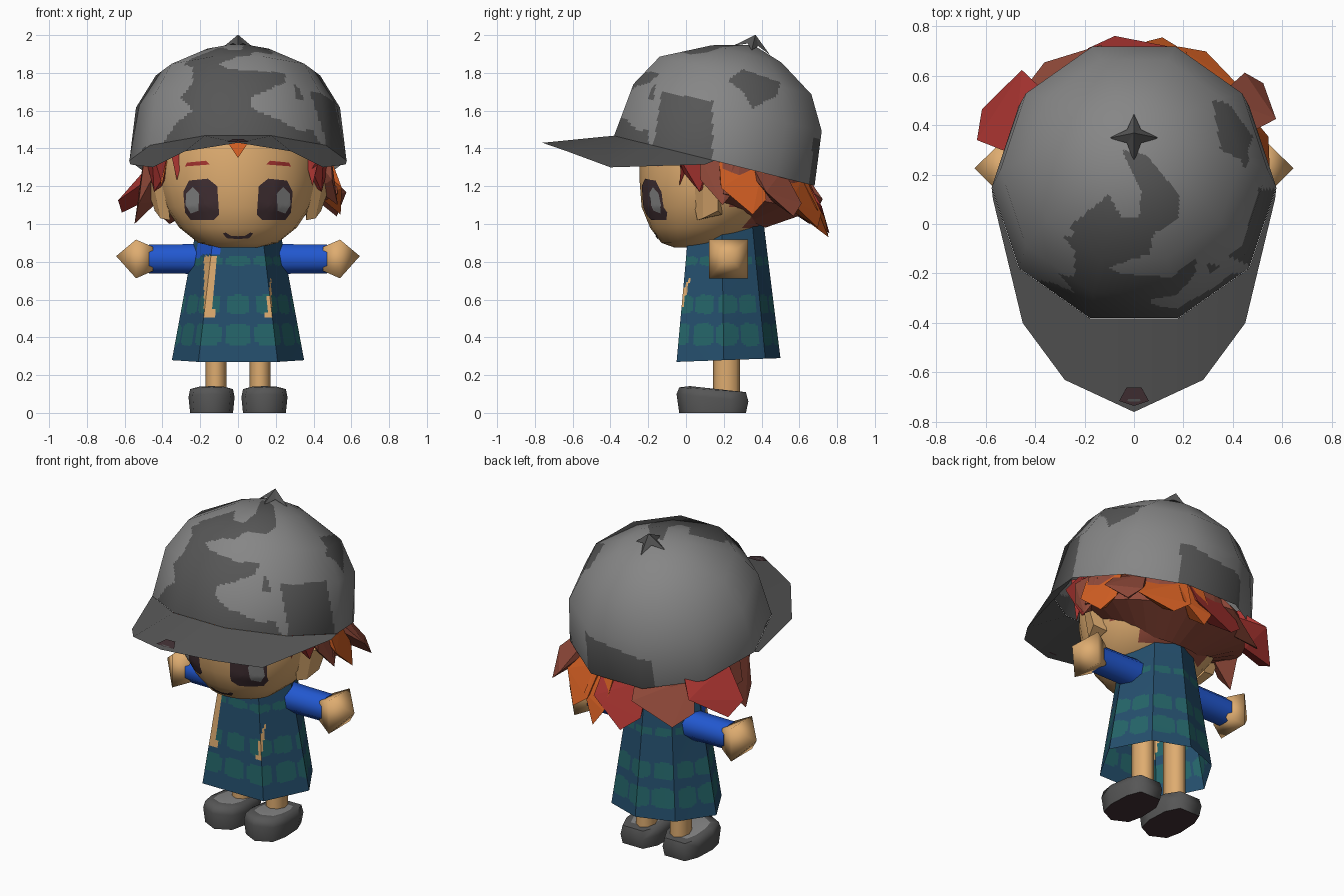
import bpy, bmesh, math
from mathutils import Vector, Matrix
from mathutils.bvhtree import BVHTree

if "Cube" in bpy.data.objects:
    bpy.data.objects.remove(bpy.data.objects["Cube"])

def colour(name, r, g, b):
    m = bpy.data.materials.new(name)
    m.diffuse_color = [((c / 255 + 0.055) / 1.055) ** 2.4 for c in (r, g, b)] + [1]
    m.use_nodes = True
    m.node_tree.nodes["Principled BSDF"].inputs["Base Color"].default_value = m.diffuse_color
    return m

LIGHT, DARK = colour("light_grey", 134, 134, 134), colour("dark_grey", 86, 86, 86)
SKIN, BLUE = colour("skin", 222, 172, 112), colour("sleeve_blue", 34, 88, 208)
NAVY, TEAL = colour("dress_blue", 36, 78, 108), colour("dress_green", 36, 100, 104)
ORANGE, RED = colour("orange", 212, 95, 35), colour("red", 168, 52, 48)
AUBURN, INK = colour("auburn", 146, 74, 58), colour("ink_brown", 66, 48, 52)

def finish(name, bm, mats, smooth=None):
    bmesh.ops.recalc_face_normals(bm, faces=bm.faces)
    me = bpy.data.meshes.new(name)
    bm.to_mesh(me)
    bm.free()
    for m in mats:
        me.materials.append(m)
    ob = bpy.data.objects.new(name, me)
    bpy.context.collection.objects.link(ob)
    if smooth:
        bpy.ops.object.select_all(action='DESELECT')
        ob.select_set(True)
        bpy.context.view_layer.objects.active = ob
        bpy.ops.object.shade_smooth_by_angle(angle=math.radians(smooth))
    return ob

def loft(rings, caps=(True, True)):
    """Skin a list of rings; a ring of one point closes as a tip."""
    bm = bmesh.new()
    vs = [[bm.verts.new(p) for p in r] for r in rings]
    for a, b in zip(vs, vs[1:]):
        for i in range(len(a)):
            j = (i + 1) % len(a)
            bm.faces.new((a[i], a[j], b[0]) if len(b) == 1 else (a[i], a[j], b[j], b[i]))
    for r, c in ((vs[0], caps[0]), (vs[-1], caps[1])):
        if c and len(r) > 2:
            bm.faces.new(r)
    return bm

def around(a, r, z, cy=0.15):
    """Point at angle a (degrees from the front towards +x)."""
    return Vector((r * math.sin(math.radians(a)), cy - r * math.cos(math.radians(a)), z))

def inside(u, v, poly):
    hit = False
    for (x1, y1), (x2, y2) in zip(poly, poly[1:] + poly[:1]):
        if (y1 > v) != (y2 > v) and u < (x2 - x1) * (v - y1) / (y2 - y1) + x1:
            hit = not hit
    return hit

# Cap crown: ten-sided dome, tilted back, painted in camouflage
TILT = Matrix.Translation((0, 0.15, 1.335)) @ Matrix.Rotation(math.radians(-14), 4, 'X')
ring10 = lambda r, w, cy=0: [TILT @ around(18 + 36 * k, r, w, cy) for k in range(10)]
bm = loft([ring10(0.575, 0), ring10(0.54, 0.29), ring10(0.435, 0.465), ring10(0.2, 0.59, .03),
           [TILT @ Vector((0, .05, 0.645))]], (False, False))
bmesh.ops.subdivide_edges(bm, edges=bm.edges, cuts=19, use_grid_fill=True)
front_light = [
    [(-.7, 1.38), (-.4, 1.42), (-.33, 1.53), (-.24, 1.6), (-.3, 1.67), (-.24, 1.75), (-.24, 1.83), (-.45, 1.9), (-.7, 1.6)],
    [(.06, 1.65), (.12, 1.7), (.5, 1.72), (.43, 1.6), (.39, 1.5), (.33, 1.49), (.22, 1.55), (.08, 1.61)],
    [(-.1, 1.85), (.1, 1.92), (.42, 1.88), (.7, 1.7), (.25, 1.69), (.05, 1.66), (.25, 1.75), (.25, 1.8), (-.05, 1.82)]]
side_dark = [
    [(-.6, 1.2), (-.6, 1.44), (-.17, 1.42), (-.13, 1.7), (.14, 1.65), (.14, 1.2)],
    [(.22, 1.76), (.3, 1.82), (.5, 1.75), (.48, 1.68), (.35, 1.61), (.3, 1.7)],
    [(-.28, 1.65), (-.2, 1.77), (-.16, 1.75), (-.17, 1.66)]]
top_dark = [(-.05, .3), (.05, .28), (.18, .12), (.18, .02), (.08, -.04), (.06, -.12), (-.1, -.17),
            (-.38, -.15), (-.25, 0), (-.1, .12), (-.05, .02), (.02, .03), (.03, .13)]
for f in bm.faces:
    x, y, z = f.calc_center_median()
    if z > 1.87:
        dark = inside(x, y, top_dark)
    elif x > 0.3 and y > -0.2:
        dark = any(inside(y, z, p) for p in side_dark)
    elif y < -0.05:
        dark = not any(inside(x, z, p) for p in front_light)
    else:
        dark = y > 0.5 and -0.23 < x < 0.22 and z < 1.42 + 0.15 * x
    f.material_index = int(dark)
crown = finish("cap_crown", bm, [LIGHT, DARK], 60)
inv, rot = TILT.inverted(), TILT.to_3x3()
local = [inv @ v.co for v in crown.data.vertices]
crown.data.normals_split_custom_set_from_vertices(
    [(rot @ Vector((p.x / 0.33, p.y / 0.33, p.z / 0.42))).normalized() for p in local])

# Cap bill: pointed sheet joined to the front rim
bm = bmesh.new()
tip = bm.verts.new((0, -0.76, 1.43))
inner = {a: bm.verts.new(TILT @ around(a, 0.576, 0, 0)) for a in (-90, -54, -18, 18, 54, 90)}
bm.faces.new((inner[-18], inner[18], tip))
for s in (-1, 1):
    o1, o2 = bm.verts.new((s * .28, -.63, 1.385)), bm.verts.new((s * .45, -.4, 1.3))
    low = bm.verts.new((s * .57, .1, 1.315))
    for f in ((inner[s * 18], tip, o1), (inner[s * 18], o1, o2, inner[s * 54]),
              (inner[s * 54], o2, low), (inner[s * 54], low, inner[s * 90])):
        bm.faces.new(f)
bill_tree = BVHTree.FromBMesh(bm)
bill = finish("cap_bill", bm, [DARK], 180)
if sum(p.normal.z for p in bill.data.polygons) < 0:
    bill.data.flip_normals()
bill.data.normals_split_custom_set_from_vertices(
    [Vector((v.co.x * .7, -.2, 1)).normalized() for v in bill.data.vertices])

# Dark mark at the bill tip
bm = bmesh.new()
bm.faces.new([bm.verts.new(bill_tree.ray_cast(Vector((x, y, 3)), Vector((0, 0, -1)))[0] + Vector((0, 0, .009)))
              for x, y in ((0, -.735), (.06, -.715), (.03, -.66), (-.03, -.66), (-.06, -.715))])
finish("bill_mark", bm, [INK])

# Cap button: small four-pointed star on top
star = [TILT @ around(45 * k, 0.1 if k % 2 == 0 else 0.04, 0.615 if k % 2 == 0 else 0.645, .05) for k in range(8)]
finish("cap_button", loft([star, [TILT @ Vector((0, .05, 0.7))]]), [DARK])

# Head: rounded egg, hair colour over the back and nape
rings = []
for z, rx, yf, yb in ((.875, .1, -.06, .1), (.9, .21, -.13, .22), (.98, .31, -.19, .38), (1.09, .385, -.235, .5),
                      (1.22, .42, -.245, .55), (1.36, .42, -.245, .57), (1.47, .38, -.22, .54)):
    rings.append([(rx * math.sin(math.tau * k / 24), (yf + yb) / 2 - (yb - yf) / 2 * math.cos(math.tau * k / 24), z)
                  for k in range(24)])
bm = loft(rings)
for f in bm.faces:
    c = f.calc_center_median()
    f.material_index = int(c.z > 0.91 and c.y > 0.15 and c.z > 1.2 - 0.95 * (c.y - 0.15))
head_tree = BVHTree.FromBMesh(bm)
finish("head", bm, [SKIN, AUBURN], 50)

def face_paint(name, poly, mat, lift):
    """Thin plate hugging the face, given as a convex (x, z) outline."""
    n, bm = len(poly), bmesh.new()
    cx, cz = sum(p[0] for p in poly) / n, sum(p[1] for p in poly) / n
    edge = [(a[0] + (b[0] - a[0]) * t / 4, a[1] + (b[1] - a[1]) * t / 4)
            for a, b in zip(poly, poly[1:] + poly[:1]) for t in range(4)]
    put = lambda x, z: bm.verts.new((x, head_tree.ray_cast(Vector((x, -2, z)), Vector((0, 1, 0)))[0].y - lift, z))
    rows = [[put(cx + (x - cx) * k / 5, cz + (z - cz) * k / 5) for x, z in edge] for k in range(1, 6)]
    bm.faces.new(rows[0])
    for a, b in zip(rows, rows[1:]):
        for i in range(len(a)):
            j = (i + 1) % len(a)
            bm.faces.new((a[i], a[j], b[j], b[i]))
    ob = finish(name, bm, [mat], 40)
    if sum(p.normal.y for p in ob.data.polygons) > 0:
        ob.data.flip_normals()

eye = [(.1, 1.05), (.13, 1.02), (.25, 1.02), (.28, 1.06), (.29, 1.17), (.26, 1.23), (.16, 1.24), (.11, 1.2)]
glint = [(.21, 1.07), (.25, 1.055), (.278, 1.1), (.275, 1.16), (.24, 1.195), (.205, 1.16)]
brow = [(.15, 1.315), (.28, 1.305), (.27, 1.325), (.17, 1.335)]
mouth = [(0, .92), (.06, .925), (.08, .95), (.065, .955), (.04, .938), (0, .935)]
for s, side in ((1, "right"), (-1, "left")):
    for name, poly, mat, lift in (("eye", eye, INK, .005), ("eye_glint", glint, LIGHT, .009),
                                  ("brow", brow, RED, .005), ("mouth", mouth, INK, .005)):
        face_paint(f"{name}_{side}", [(s * x, z) for x, z in poly], mat, lift)
    # Ears: leaning lozenges
    ear = [(.38, .02, 1.22), (.38, .19, 1.26), (.36, .19, 1.05), (.36, .06, 1.02)]
    out = [(.45, .09, 1.22), (.49, .17, 1.21), (.44, .17, 1.07), (.41, .09, 1.03)]
    finish(f"ear_{side}", loft([[(s * x, y, z) for x, y, z in r] for r in (ear, out)]), [SKIN])
    # Sleeves and boxy pointed hands
    tube = lambda x, r, n=8: [(s * x, .225 + r * math.cos(math.tau * (k + .5) / n),
                               .815 + r * math.sin(math.tau * (k + .5) / n)) for k in range(n)]
    finish(f"sleeve_{side}", loft([tube(.14, .09), tube(.3, .084), tube(.47, .083)]), [BLUE], 60)
    finish(f"hand_{side}", loft([tube(.45, .09, 4), tube(.54, .145, 4), [(s * .645, .225, .83)]]), [SKIN], 80)
    # Legs
    leg = lambda z: [(s * .117 + .056 * math.cos(math.tau * k / 8), .215 + .072 * math.sin(math.tau * k / 8), z) for k in range(8)]
    finish(f"leg_{side}", loft([leg(.08), leg(.5)]), [SKIN], 60)
    # Shoes: pointed toe, dark sole, scuffed toe cap
    plan = [(.14, -.05), (.24, .0), (.262, .1), (.255, .24), (.22, .33), (.07, .33), (.025, .24), (.018, .1), (.04, .0)]
    shoe = lambda k, z0, z1: [(s * (.14 + (x - .14) * k), .15 + (y - .15) * k, z0 + (z1 - z0) * (y + .05) / .38) for x, y in plan]
    bm = loft([shoe(.93, 0, 0), shoe(1, .1, .06), shoe(.93, .135, .11), shoe(.65, .142, .115)])
    for f in bm.faces:
        c = f.calc_center_median()
        f.material_index = 1 if c.z < .005 or (c.z > .13 and c.y < 0) else 2 if len(f.verts) > 4 else 0
    finish(f"shoe_{side}", bm, [DARK, INK, LIGHT], 70)

# Dress: flared body, flat in front and ridged behind, with green spots and skin slits
hem = [(-.21, -.05), (.21, -.05), (.35, .2), (.22, .42), (0, .5), (-.22, .42), (-.35, .2)]
dress_ring = lambda t: [(x * (1 - .357 * t), .2 + (y - .2) * (1 - .27 * t) - .01 * t,
                         .27 + .63 * t + (.02 + .1 * t) * (y + .05) / .55) for x, y in hem]
bm = loft([dress_ring(t) for t in (0, .25, .5, .75, 1)], (False, True))
bmesh.ops.subdivide_edges(bm, edges=bm.edges, cuts=17, use_grid_fill=True)
for f in bm.faces:
    x, y, z = f.calc_center_median()
    u = abs((math.atan2(x / .3, (.22 - y) / .25) / math.tau * 12 + 0.5) % 1 - 0.5) * 2
    if any(u < 0.86 and abs(z - row) < half * (1 - 0.5 * u ** 3) for row, half in ((.415, .06), (.575, .05), (.805, .024))):
        f.material_index = 1
    if y < 0.15:
        if inside(x, z, [(-.18, .51), (-.13, .51), (-.11, .83), (-.18, .83)]) or \
                inside(x, z, [(.145, .51), (.18, .51), (.175, .73)]):
            f.material_index = 2
        elif inside(x, z, [(-.27, .82), (-.21, .82), (-.19, .84), (-.1, .84), (-.09, .88), (-.19, .95), (-.27, .95)]):
            f.material_index = 3
finish("dress", bm, [NAVY, TEAL, SKIN, BLUE], 30)

# Hair mass: closed skirt under the cap, tucked in at the nape
sections = []
for a in range(95, 266, 10):
    c = -math.cos(math.radians(a))
    sections.append([around(a, .5, 1.36 - .13 * c), around(a, .53, 1.17 - .1 * c),
                     around(a, .27, 1.1 - .12 * c), around(a, .25, 1.3)])
finish("hair_mass", loft(sections), [AUBURN])

# Hair locks: angle, tip radius, tip height, half width in degrees, colour
locks = [(-149, .62, 1.0, 19, AUBURN), (-121, .69, 1.06, 16, RED), (-98, .55, 1.0, 14, AUBURN), (-78, .46, 1.17, 12, RED),
         (77, .45, 1.17, 12, RED), (92, .53, 1.1, 11, AUBURN), (107, .58, 1.05, 14, ORANGE),
         (126, .67, 1.04, 11, AUBURN), (148, .62, .98, 16, ORANGE), (167, .615, .93, 9, ORANGE), (-177, .615, .95, 17, RED)]
for i, (a, r, tz, w, mat) in enumerate(locks):
    top = 1.365 + 0.13 * math.cos(math.radians(a))
    mid = top + (tz - top) * 0.6
    pts = [around(a + s * w, rr, top) for s in (-1, 1) for rr in (.5, .4)]
    pts += [around(a - w * .95, r * .95, mid + .03), around(a + w * .9, r * .96, mid - .03),
            around(a, r * .78, mid - .02), around(a + w * .25, r, tz)]
    bm = bmesh.new()
    bmesh.ops.convex_hull(bm, input=[bm.verts.new(p) for p in pts])
    bmesh.ops.delete(bm, geom=[v for v in bm.verts if not v.link_faces], context='VERTS')
    finish(f"hair_lock_{i + 1}", bm, [mat])

# Fringe: small wedges below the bill
for i, (x, w, z, mat) in enumerate(((-.32, .05, 1.23, RED), (0, .06, 1.35, ORANGE), (.39, .06, 1.2, RED), (-.4, .05, 1.2, ORANGE))):
    y = -.26 + 1.6 * max(0, abs(x) - .12) ** 1.5
    base = [(x - w, y + .02, 1.44), (x + w, y + .02, 1.44), (x, y + .1, 1.44)]
    finish(f"fringe_{i + 1}", loft([base, [(x * 1.01, y, z)]]), [mat])
